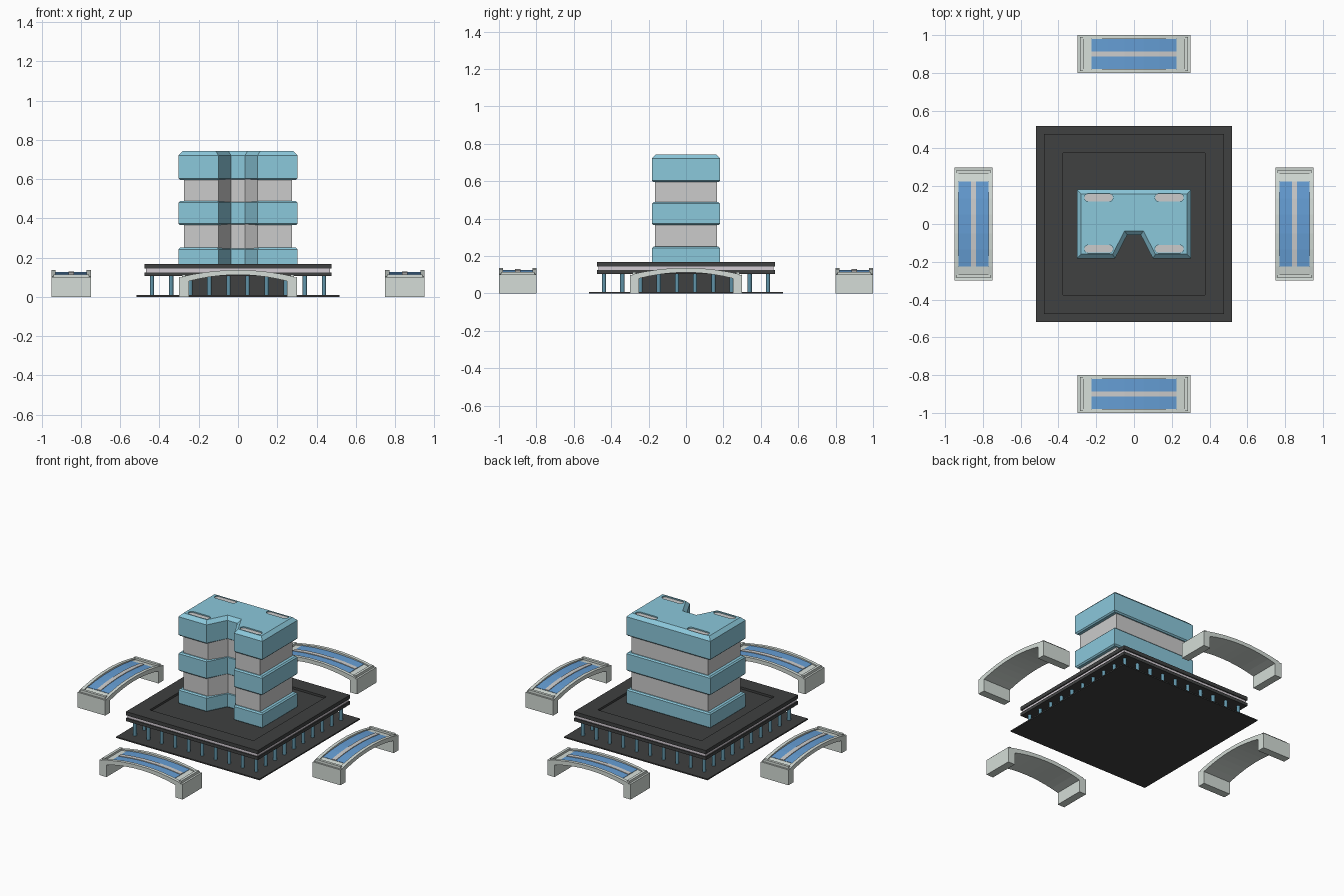
import bpy, bmesh, math
from mathutils import Matrix, Vector

if "Cube" in bpy.data.objects:
    bpy.data.objects.remove(bpy.data.objects["Cube"])


def material(name, rgb):
    m = bpy.data.materials.new(name)
    m.diffuse_color = (*rgb, 1)
    m.use_nodes = True
    m.node_tree.nodes["Principled BSDF"].inputs["Base Color"].default_value = m.diffuse_color
    return m


GLASS = material("pale_blue", (0.26, 0.58, 0.71))
DARK = material("charcoal", (0.05, 0.052, 0.052))
DECK = material("deck_blue", (0.13, 0.34, 0.66))
STONE = material("pale_stone", (0.66, 0.72, 0.68))
TRIM = material("trim", (0.65, 0.6, 0.65))
POST = material("post_blue", (0.12, 0.3, 0.4))


def loft(name, rings, mat=None, xf=None):
    """Closed solid through rings of 3D points, capped at both ends."""
    bm = bmesh.new()
    vs = [[bm.verts.new(p) for p in r] for r in rings]
    n = len(vs[0])
    for a, b in zip(vs, vs[1:]):
        for i in range(n):
            j = (i + 1) % n
            bm.faces.new((a[i], a[j], b[j], b[i]))
    bm.faces.new(vs[0][::-1])
    bm.faces.new(vs[-1])
    bmesh.ops.recalc_face_normals(bm, faces=bm.faces)
    me = bpy.data.meshes.new(name)
    bm.to_mesh(me)
    bm.free()
    ob = bpy.data.objects.new(name, me)
    bpy.context.collection.objects.link(ob)
    if mat:
        me.materials.append(mat)
    if xf:
        ob.matrix_world = xf
    return ob


def prism(name, pts, z0, z1, mat=None):
    return loft(name, [[(x, y, z) for x, y in pts] for z in (z0, z1)], mat)


def square(r):
    return [(-r, -r), (r, -r), (r, r), (-r, r)]


def inset(pts, d):
    """Move every edge of a counter-clockwise outline inward by d."""
    out = []
    for i, p in enumerate(pts):
        a, b, c = Vector(pts[i - 1]), Vector(p), Vector(pts[(i + 1) % len(pts)])
        e, f = (b - a).normalized(), (c - b).normalized()
        n1, n2 = Vector((-e.y, e.x)), Vector((-f.y, f.x))
        out.append(tuple(b + (n1 + n2) * d / (1 + n1.dot(n2))))
    return out


def stadium(cx, cy, half, r):
    pts = []
    for s, start in ((1, -90), (-1, 90)):
        for k in range(9):
            a = math.radians(start + k * 22.5)
            pts.append((cx + s * (half - r) + r * math.cos(a), cy + r * math.sin(a)))
    return pts


# Ground plate, core and colonnade
prism("ground_plate", square(0.518), 0, 0.008, DARK)
prism("podium_core", square(0.285), 0.008, 0.106, DARK)
k = 0
for i in range(10):
    t = -0.438 + i * 0.876 / 9
    spots = {(t, -0.438), (t, 0.438)}
    if 0 < i < 9:
        spots |= {(-0.438, t), (0.438, t)}
    for x, y in sorted(spots):
        ring = [(x + 0.011 * math.cos(a * math.pi / 6), y + 0.011 * math.sin(a * math.pi / 6))
                for a in range(12)]
        prism(f"column_{k}", ring, 0.008, 0.106, POST)
        k += 1

# Podium layers, the top one with a recessed court
prism("podium_lower_slab", square(0.476), 0.105, 0.125, DARK)
prism("podium_trim", square(0.469), 0.125, 0.143, TRIM)
loft("podium_upper_slab", [[(x, y, z) for x, y in square(r)] for r, z in
     ((0.46, 0.143), (0.476, 0.143), (0.476, 0.167), (0.375, 0.167), (0.375, 0.153))], DARK)

# Tower: chamfered blue blocks alternating with set-back grey storeys
plan = [(-0.303, -0.182), (-0.1, -0.182), (-0.036, -0.058), (0.036, -0.058),
        (0.1, -0.182), (0.303, -0.182), (0.303, 0.182), (-0.303, 0.182)]


def block(name, z0, z1, c0, c1):
    steps = ((c0, z0), (0, z0 + c0), (0, z1 - c1), (c1, z1))
    return loft(name, [[(x, y, z) for x, y in inset(plan, d)] for d, z in steps], GLASS)


block("lower_block", 0.15, 0.25, 0.008, 0.008)
block("middle_block", 0.365, 0.488, 0.008, 0.008)
roof = block("roof_block", 0.595, 0.743, 0.008, 0.022)
storey = [(x * (0.276 / 0.303) if abs(x) > 0.2 else x,
           y * (0.167 / 0.182) if abs(y) > 0.1 else y + 0.004) for x, y in plan]
prism("lower_storey", storey, 0.245, 0.37)
prism("upper_storey", storey, 0.483, 0.6)

# Roof vents set in slots
for i, (x, y) in enumerate(((-0.187, 0.14), (0.187, 0.14), (-0.187, -0.132), (0.187, -0.132))):
    cutter = prism(f"vent_cutter_{i}", stadium(x, y, 0.076, 0.021), 0.73, 0.76)
    cutter.hide_render = True
    cutter.hide_viewport = True
    mod = roof.modifiers.new(f"vent_slot_{i}", "BOOLEAN")
    mod.operation, mod.solver, mod.object = "DIFFERENCE", "EXACT", cutter
    prism(f"vent_{i}", stadium(x, y, 0.075, 0.02), 0.728, 0.736)


# Four arched footbridges around the podium
def arch(u, base, rise, span):
    return base + rise * (1 - (u / span) ** 2)


def strip(name, us, top, bottom, v0, v1, mat, xf):
    """Profile in u-z (top and bottom curves), extruded across v."""
    prof = [(u, top(u)) for u in us] + [(u, bottom(u)) for u in reversed(us)]
    loft(name, [[(u, v, z) for u, z in prof] for v in (v0, v1)], mat, xf)


US = [-0.225, -0.135, -0.05, 0.05, 0.135, 0.225]
LONG = [-0.285] + US + [0.285]


def bridge(name, xf):
    # legs and curved underside in one profile
    prof = [(-0.3, 0), (-0.3, 0.1)] + [(u, arch(u, 0.098, 0.026, 0.285)) for u in LONG]
    prof += [(0.3, 0.1), (0.3, 0), (0.25, 0)]
    prof += [(u, arch(u, 0.08, 0.032, 0.25)) for u in [0.25 - i * 0.05 for i in range(11)]]
    prof += [(-0.25, 0)]
    loft(name + "_body", [[(u, v, z) for u, z in prof] for v in (-0.1, 0.1)], STONE, xf)
    for s, side in ((-1, "inner"), (1, "outer")):
        strip(f"{name}_{side}_rail", LONG, lambda u: arch(u, 0.103, 0.034, 0.285),
              lambda u: arch(u, 0.09, 0.026, 0.285), s * 0.1, s * 0.079, STONE, xf)
        # low kerb at each end of the deck
        strip(f"{name}_{side}_kerb", [s * 0.268, s * 0.285], lambda u: 0.114,
              lambda u: 0.09, -0.09, 0.09, STONE, xf)
    strip(name + "_deck", US, lambda u: arch(u, 0.1, 0.026, 0.285),
          lambda u: arch(u, 0.09, 0.026, 0.285), -0.079, 0.079, DECK, xf)
    strip(name + "_walkway", US, lambda u: arch(u, 0.103, 0.027, 0.285),
          lambda u: arch(u, 0.09, 0.026, 0.285), -0.014, 0.014, None, xf)


for name, x, y, turn in (("front_bridge", 0, -0.9, 0), ("back_bridge", 0, 0.9, math.pi),
                         ("right_bridge", 0.85, 0, math.pi / 2),
                         ("left_bridge", -0.85, 0, -math.pi / 2)):
    bridge(name, Matrix.Translation((x, y, 0)) @ Matrix.Rotation(turn, 4, "Z"))
